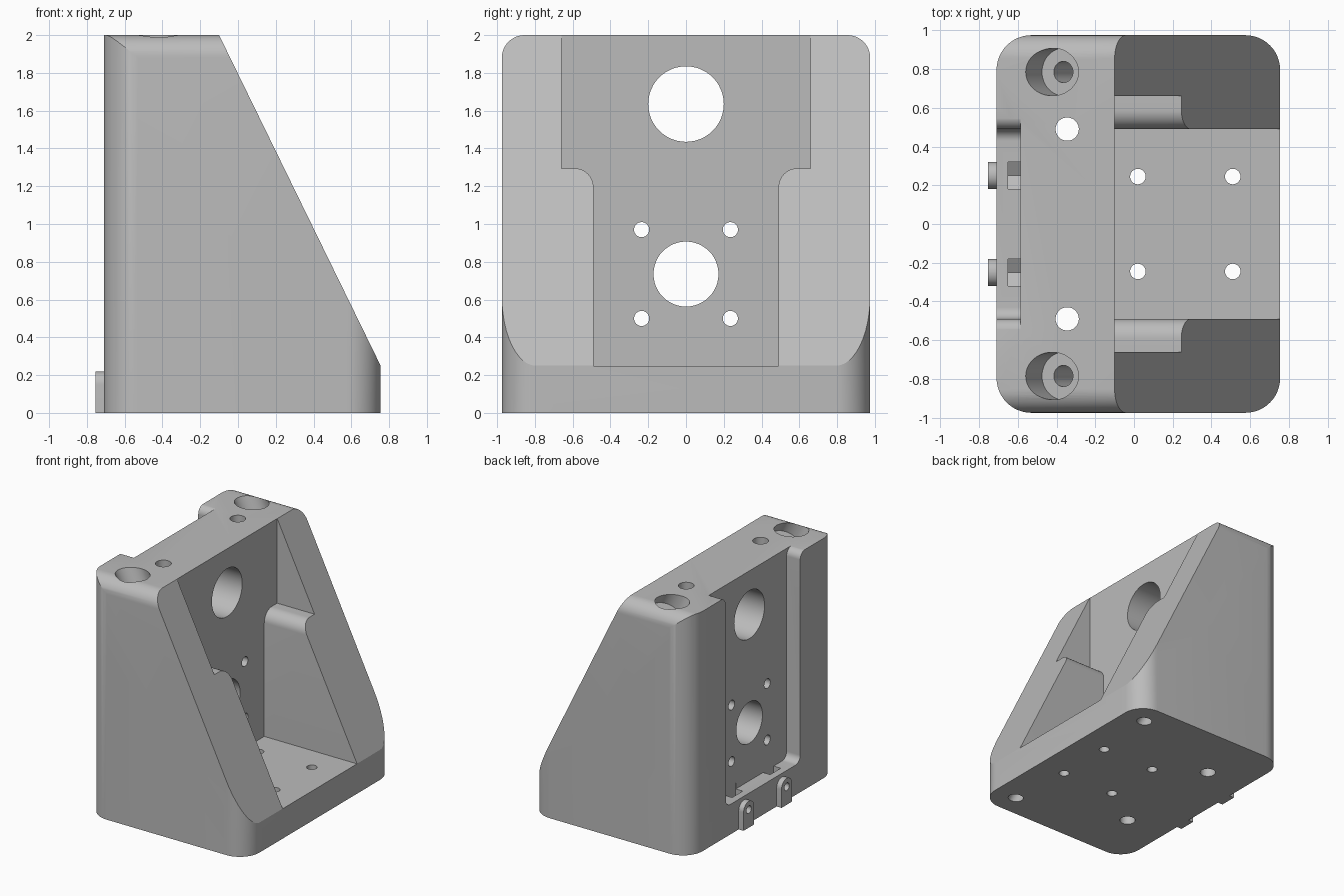
import bpy, bmesh, math
from mathutils import Vector

if "Cube" in bpy.data.objects:
    bpy.data.objects.remove(bpy.data.objects["Cube"], do_unlink=True)

grey = bpy.data.materials.new("plain grey")
grey.use_nodes = True
colour = (0.5, 0.5, 0.5, 1)
grey.diffuse_color = colour
grey.node_tree.nodes["Principled BSDF"].inputs["Base Color"].default_value = colour


def rounded(corners, steps=12):
    """Replace each (u, v, radius) corner with an arc."""
    out = []
    for i, (u, v, r) in enumerate(corners):
        p = Vector((u, v))
        if not r:
            out.append(p)
            continue
        a = (Vector(corners[i - 1][:2]) - p).normalized()
        b = (Vector(corners[(i + 1) % len(corners)][:2]) - p).normalized()
        half = a.angle(b) / 2
        centre = p + (a + b).normalized() * r / math.sin(half)
        start = p + a * r / math.tan(half) - centre
        end = p + b * r / math.tan(half) - centre
        turn = math.pi - 2 * half
        for k in range(steps + 1):
            t = k / steps
            out.append(centre + (start * math.sin((1 - t) * turn)
                                 + end * math.sin(t * turn)) / math.sin(turn))
    return out


def mirrored(half):
    """Close a half profile (u >= 0) by mirroring it across u = 0."""
    return half + [(-u, v, r) for u, v, r in reversed(half)]


def extrude(name, corners, axis, lo, hi):
    place = {"x": lambda u, v, t: (t, u, v),
             "y": lambda u, v, t: (u, t, v),
             "z": lambda u, v, t: (u, v, t)}[axis]
    bm = bmesh.new()
    pts = rounded(corners)
    rings = [[bm.verts.new(place(p.x, p.y, t)) for p in pts] for t in (lo, hi)]
    bm.faces.new(rings[0])
    bm.faces.new(rings[1])
    n = len(pts)
    for i in range(n):
        j = (i + 1) % n
        bm.faces.new((rings[0][i], rings[0][j], rings[1][j], rings[1][i]))
    return finish(name, bm)


def rod(name, start, end, radius):
    start, end = Vector(start), Vector(end)
    axis = end - start
    bm = bmesh.new()
    bmesh.ops.create_cone(bm, cap_ends=True, segments=48, radius1=radius,
                          radius2=radius, depth=axis.length)
    bm.transform(axis.to_track_quat("Z", "Y").to_matrix().to_4x4())
    bmesh.ops.translate(bm, verts=bm.verts, vec=(start + end) / 2)
    return finish(name, bm)


def finish(name, bm):
    bmesh.ops.recalc_face_normals(bm, faces=bm.faces)
    mesh = bpy.data.meshes.new(name)
    bm.to_mesh(mesh)
    bm.free()
    mesh.materials.append(grey)
    ob = bpy.data.objects.new(name, mesh)
    bpy.context.collection.objects.link(ob)
    return ob


def combine(tool, operation="DIFFERENCE"):
    mod = body.modifiers.new("cut", "BOOLEAN")
    mod.operation = operation
    mod.solver = "EXACT"
    mod.object = tool
    bpy.context.view_layer.objects.active = body
    bpy.ops.object.modifier_apply(modifier=mod.name)
    bpy.data.objects.remove(tool, do_unlink=True)


# Wedge body: side profile, rounded in plan and along the top
BACK, FRONT, SIDE = -0.71, 0.755, 0.975
body = extrude("bracket_body", [(BACK, 0, 0), (FRONT, 0, 0), (FRONT, 0.25, 0),
                                (-0.1, 2, 0), (BACK, 2, 0)], "y", -SIDE, SIDE)
combine(extrude("plan", [(BACK, -SIDE, 0.18), (FRONT, -SIDE, 0.18),
                         (FRONT, SIDE, 0.18), (BACK, SIDE, 0.18)],
                "z", -0.1, 2.1), "INTERSECT")
combine(extrude("top_rounding", mirrored([(SIDE, -0.1, 0), (SIDE, 2, 0.12)]),
                "x", -1, 1), "INTERSECT")

# Lugs at the foot of the recessed face
for y in (-0.25, 0.25):
    combine(extrude("lug", [(y - 0.07, 0, 0), (y + 0.07, 0, 0),
                            (y + 0.07, 0.22, 0.069), (y - 0.07, 0.22, 0.069)],
                    "x", -0.755, -0.68), "UNION")

# Stepped opening between the side gussets
combine(extrude("opening", mirrored([(0.49, 0.249, 0), (0.49, 1.295, 0.1),
                                     (0.66, 1.295, 0), (0.66, 2.1, 0)]),
                "x", -0.101, 1))

# Recess in the tall face, flaring at the top
combine(extrude("recess", mirrored([(0.49, 0.25, 0.06), (0.49, 2.001, 0.065),
                                    (0.6, 2.001, 0), (0.6, 2.1, 0)]),
                "x", -1, -0.585))

# Bores through the upright plate
for z, r in ((1.635, 0.2), (0.735, 0.172)):
    combine(rod("bore", (-1, 0, z), (0.3, 0, z), r))

slope = Vector((0.855, 0, -1.75))
for s in (-1, 1):
    # Small holes in the plate and in the base
    for z in (0.5, 0.97):
        combine(rod("plate_hole", (-1, s * 0.235, z), (0.3, s * 0.235, z), 0.04))
    for x in (0.02, 0.51):
        combine(rod("base_hole", (x, s * 0.245, -0.1), (x, s * 0.245, 0.4), 0.04))
    # Vertical holes through the full height
    combine(rod("vertical_hole", (-0.345, s * 0.49, -0.1),
                (-0.345, s * 0.49, 2.1), 0.06))
    # Slanted bolt holes with counterbores, parallel to the slope
    mouth = Vector((-0.423, s * 0.785, 2))
    combine(rod("counterbore", mouth - slope * 0.1, mouth + slope * 0.068, 0.1225))
    combine(rod("slanted_hole", mouth, mouth + slope * 1.25, 0.055))
    # Pointed nut slot and screw hole behind each lug
    y = s * 0.25
    combine(extrude("nut_slot", [(y - 0.07, 0.3, 0), (y - 0.07, 0.11, 0),
                                 (y, 0.07, 0), (y + 0.07, 0.11, 0),
                                 (y + 0.07, 0.3, 0)], "x", -0.65, -0.584))
    combine(rod("lug_hole", (-1, y, 0.15), (-0.53, y, 0.15), 0.032))

bpy.ops.object.select_all(action="DESELECT")
body.select_set(True)
bpy.context.view_layer.objects.active = body
bpy.ops.object.shade_smooth_by_angle(angle=math.radians(25))
